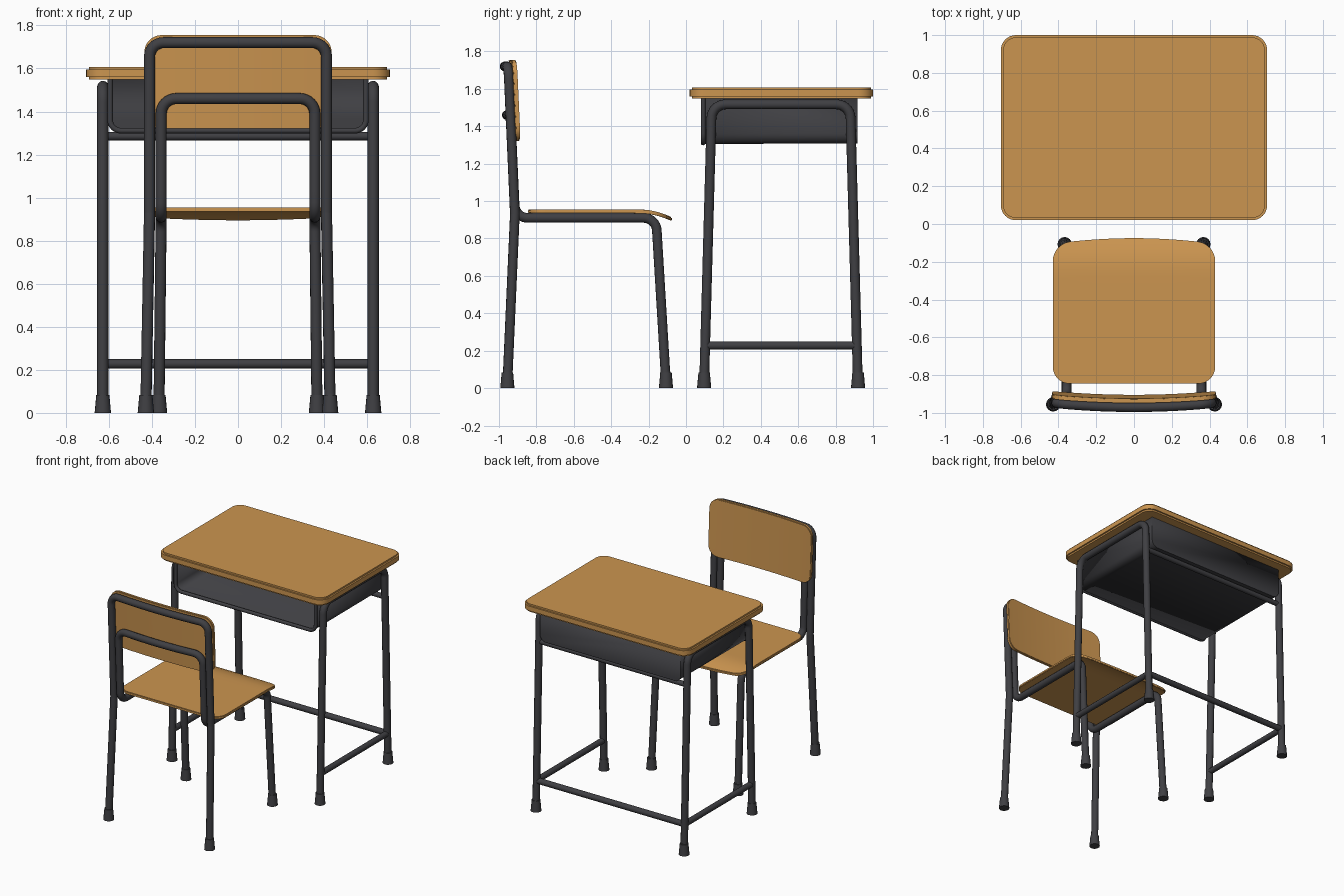
import bpy, bmesh, math
from mathutils import Vector as V

if "Cube" in bpy.data.objects:
    bpy.data.objects.remove(bpy.data.objects["Cube"])


def material(name, rgb):
    m = bpy.data.materials.new(name)
    m.diffuse_color = (*rgb, 1)
    m.use_nodes = True
    m.node_tree.nodes["Principled BSDF"].inputs["Base Color"].default_value = m.diffuse_color
    return m


WOOD = material("light wood", (0.60, 0.30, 0.08))
EDGE = material("dark wood edge", (0.12, 0.043, 0.015))
METAL = material("dark grey metal", (0.05, 0.05, 0.056))


def finish(name, mesh, mats, angle=40):
    mesh.materials.clear()
    for m in mats:
        mesh.materials.append(m)
    for p in mesh.polygons:
        p.use_smooth = True
    mesh.set_sharp_from_angle(angle=math.radians(angle))
    ob = bpy.data.objects.new(name, mesh)
    bpy.context.collection.objects.link(ob)
    return ob


def fillet(pts, r, n=8):
    """Round the inner corners of a polyline with radius r."""
    pts = [V(p) for p in pts]
    out = [pts[0]]
    for a, b, c in zip(pts, pts[1:], pts[2:]):
        u, w = (a - b).normalized(), (c - b).normalized()
        half = u.angle(w) / 2
        d = r / math.tan(half)
        centre = b + (u + w).normalized() * (r / math.sin(half))
        s, e = b + u * d - centre, b + w * d - centre
        sweep = s.angle(e)
        for i in range(n + 1):
            t = i / n
            out.append(centre + (s * math.sin((1 - t) * sweep)
                                 + e * math.sin(t * sweep)) / math.sin(sweep))
    out.append(pts[-1])
    return out


def tube(name, pts, radius, bend=None, sag=0, half=1):
    """Round bar along a path; sag bows the cross bar backwards."""
    if bend:
        pts = fillet(pts, bend)
    pts = [V(p) for p in pts]
    if sag:
        fine = [pts[0]]
        for a, b in zip(pts, pts[1:]):
            k = max(1, math.ceil((b - a).length / 0.08))
            fine += [a.lerp(b, i / k) for i in range(1, k + 1)]
        pts = [V((p.x, p.y - sag * max(0, 1 - (p.x / half) ** 2), p.z)) for p in fine]
    cu = bpy.data.curves.new(name, 'CURVE')
    cu.dimensions = '3D'
    cu.bevel_depth = radius
    cu.bevel_resolution = 4
    cu.use_fill_caps = True
    sp = cu.splines.new('POLY')
    sp.points.add(len(pts) - 1)
    for q, p in zip(sp.points, pts):
        q.co = (*p, 1)
    tmp = bpy.data.objects.new(name, cu)
    bpy.context.collection.objects.link(tmp)
    mesh = bpy.data.meshes.new_from_object(
        tmp.evaluated_get(bpy.context.evaluated_depsgraph_get()))
    bpy.data.objects.remove(tmp)
    return finish(name, mesh, [METAL])


def mirrored(half):
    """Complete a right-hand path with its mirror image."""
    return half + [(-x, y, z) for x, y, z in reversed(half)]


def foot(name, x, y):
    bm = bmesh.new()
    bmesh.ops.create_cone(bm, cap_ends=True, segments=16, radius1=0.038,
                          radius2=0.030, depth=0.09)
    top = [e for e in bm.edges if all(v.co.z > 0 for v in e.verts)]
    bmesh.ops.bevel(bm, geom=top, offset=0.006, segments=2, affect='EDGES')
    bmesh.ops.translate(bm, verts=bm.verts, vec=(x, y, 0.045))
    mesh = bpy.data.meshes.new(name)
    bm.to_mesh(mesh)
    finish(name, mesh, [METAL])


def plate(name, w, h, t, r, bevel, place, cuts=0):
    """Rounded board (half sizes w, h), dark straight edges, light corners."""
    bm = bmesh.new()
    vs = []
    for k, (sx, sy) in enumerate([(1, 1), (-1, 1), (-1, -1), (1, -1)]):
        for i in range(9):
            a = math.radians(90 * k + i * 11.25)
            vs.append(bm.verts.new((sx * (w - r) + r * math.cos(a),
                                    sy * (h - r) + r * math.sin(a), 0)))
    face = bm.faces.new(vs)
    top = bmesh.ops.extrude_face_region(bm, geom=[face])['geom']
    bmesh.ops.translate(bm, verts=[g for g in top if isinstance(g, bmesh.types.BMVert)],
                        vec=(0, 0, t))
    bmesh.ops.recalc_face_normals(bm, faces=bm.faces)
    rim = [e for e in bm.edges if abs(e.verts[0].co.z - e.verts[1].co.z) < 1e-5]
    bmesh.ops.bevel(bm, geom=rim, offset=bevel, segments=2, affect='EDGES')
    bm.normal_update()
    for f in bm.faces:
        n = f.normal
        f.material_index = int(abs(n.z) < 0.6 and min(abs(n.x), abs(n.y)) < 0.3)
    for i in range(1, cuts):
        for axis, size in ((V((1, 0, 0)), w), (V((0, 1, 0)), h)):
            bmesh.ops.bisect_plane(bm, geom=bm.verts[:] + bm.edges[:] + bm.faces[:],
                                   plane_co=axis * size * (2 * i / cuts - 1), plane_no=axis)
    for v in bm.verts:
        v.co = place(v.co.copy())
    bmesh.ops.recalc_face_normals(bm, faces=bm.faces)
    mesh = bpy.data.meshes.new(name)
    bm.to_mesh(mesh)
    finish(name, mesh, [WOOD, EDGE], 50)


# ---- desk ----
plate("desk_top", 0.705, 0.49, 0.06, 0.08, 0.012, lambda p: p + V((0, 0.51, 1.548)))
for side, s in (("right", 1), ("left", -1)):
    x = 0.628 * s
    tube(f"desk_{side}_frame", [(x, 0.097, 0.03), (x, 0.138, 1.517),
                                (x, 0.878, 1.517), (x, 0.919, 0.03)], 0.026, 0.075)
    tube(f"desk_{side}_lower_bar", [(x, 0.103, 0.228), (x, 0.913, 0.228)], 0.022)
    foot(f"desk_{side}_front_foot", x, 0.097)
    foot(f"desk_{side}_rear_foot", x, 0.92)
tube("desk_rear_lower_bar", [(-0.628, 0.913, 0.228), (0.628, 0.913, 0.228)], 0.022)
tube("desk_rear_upper_bar", [(-0.628, 0.884, 1.285), (0.628, 0.884, 1.285)], 0.019)

# storage tray: open at the front, closed at the back
profile = fillet(mirrored([(0.594, 0, 1.549), (0.594, 0, 1.311)]), 0.05)
bm = bmesh.new()
front = [bm.verts.new((p.x, 0.088, p.z)) for p in profile]
back = [bm.verts.new((p.x, 0.914, p.z)) for p in profile]
for i in range(len(profile) - 1):
    bm.faces.new((front[i], front[i + 1], back[i + 1], back[i]))
bm.faces.new(back)
bmesh.ops.recalc_face_normals(bm, faces=bm.faces)
tray_mesh = bpy.data.meshes.new("desk_tray")
bm.to_mesh(tray_mesh)
tray = finish("desk_tray", tray_mesh, [METAL])
solid = tray.modifiers.new("thickness", 'SOLIDIFY')
solid.thickness = 0.01
solid.offset = 0
tube("desk_tray_rim", [(p.x, 0.092, p.z) for p in profile], 0.013)

# ---- chair ----
tube("chair_back_frame", mirrored([(0.428, -0.955, 0.03), (0.411, -0.915, 0.93),
                                   (0.411, -0.950, 1.72)]), 0.026, 0.065, 0.02, 0.411)
tube("chair_seat_frame", mirrored([(0.367, -0.107, 0.03), (0.357, -0.160, 0.91),
                                   (0.357, -0.913, 0.91), (0.357, -0.938, 1.46)]),
     0.026, 0.07, 0.02, 0.357)
for side, s in (("right", 1), ("left", -1)):
    foot(f"chair_{side}_front_foot", 0.367 * s, -0.107)
    foot(f"chair_{side}_rear_foot", 0.428 * s, -0.955)


def seat_shape(p):
    y = p.y - 0.475
    y += 0.03 * (1 - (p.x / 0.43) ** 2) * max(0, p.y / 0.37)
    drop = 0.04 * (max(0, y + 0.25) / 0.17) ** 2
    return V((p.x, y, p.z + 0.935 - drop))


def backrest_shape(p):
    y = -0.918 + p.z - 0.0455 * p.y - 0.02 * (1 - (p.x / 0.435) ** 2)
    return V((p.x, y, p.y + 1.5375))


plate("chair_seat", 0.43, 0.37, 0.02, 0.09, 0.004, seat_shape, 16)
plate("chair_backrest", 0.435, 0.2175, 0.024, 0.08, 0.004, backrest_shape, 16)
